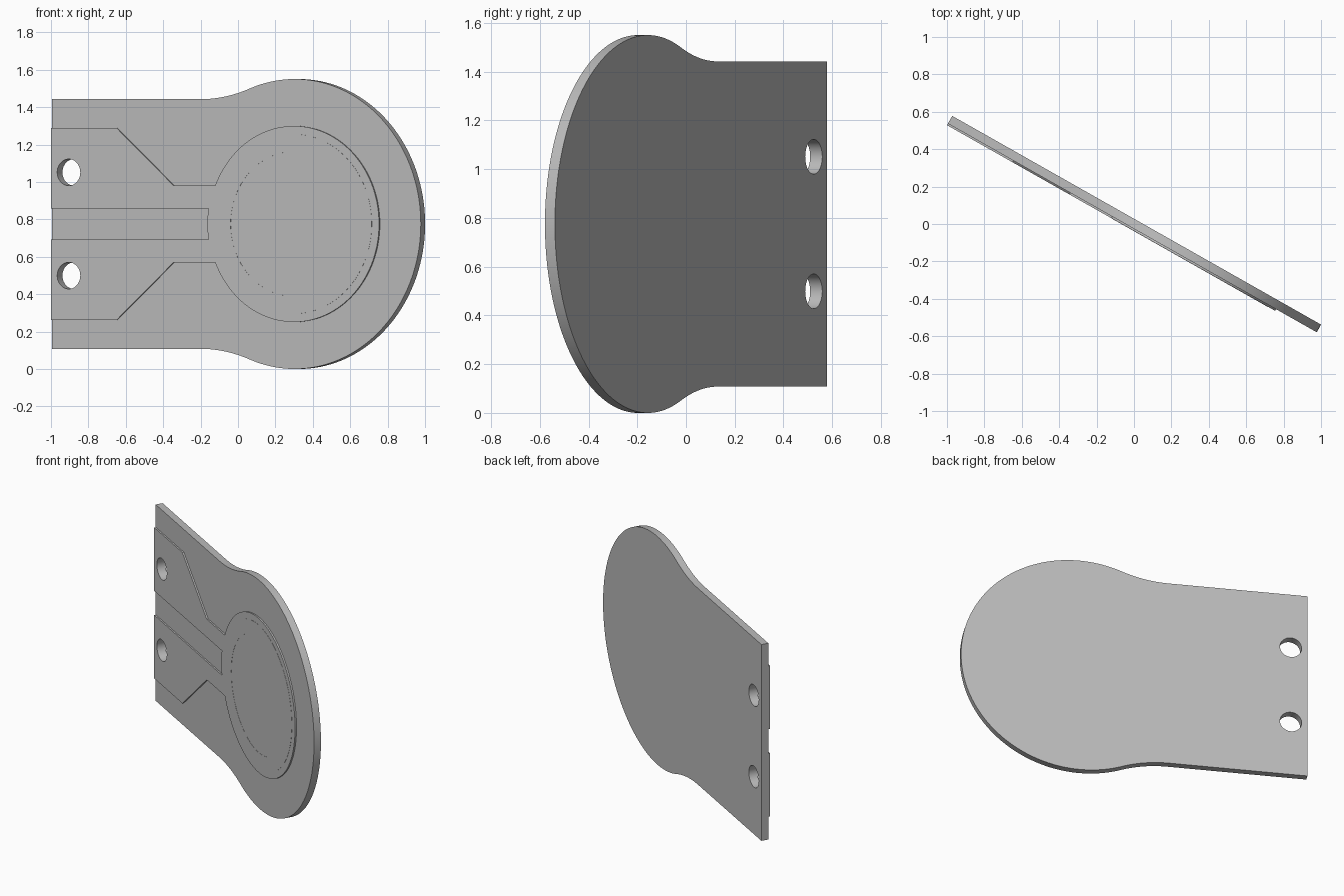
import bpy
from math import sin, cos, pi, radians, sqrt, asin, atan2
from mathutils import Matrix, Vector

if "Cube" in bpy.data.objects:
    bpy.data.objects.remove(bpy.data.objects["Cube"])

TURN = radians(29.5)      # yaw of the whole plate
LENGTH, THICK, PAD = 2.266, 0.047, 0.01
R = 0.775                 # round end of the board
CX = LENGTH - R           # its centre along the board

grey = bpy.data.materials.new("plain grey")
grey.diffuse_color = (0.5, 0.5, 0.5, 1)
grey.use_nodes = True
grey.node_tree.nodes["Principled BSDF"].inputs["Base Color"].default_value = (0.5, 0.5, 0.5, 1)

# Board frame: x along the board, y up from its middle line, z out of the front
along = Vector((cos(TURN), -sin(TURN), 0))
out = Vector((-sin(TURN), -cos(TURN), 0))
origin = Vector((-0.995, 0.537, R))


def arc(cx, cy, r, a0, a1, n):
    return [(cx + r * cos(a0 + (a1 - a0) * i / n),
             cy + r * sin(a0 + (a1 - a0) * i / n)) for i in range(n + 1)]


def circle(cx, cy, r, n=64):
    return arc(cx, cy, r, 0, 2 * pi, n)[:-1]


def mirrored(upper):
    """Close an upper half outline with its reflection in the middle line."""
    return upper + [(x, -y) for x, y in reversed(upper) if abs(y) > 1e-6]


def plate(name, outlines, low, high):
    """Flat filled plate between two depths; inner outlines become holes."""
    curve = bpy.data.curves.new(name, "CURVE")
    curve.dimensions = "2D"
    curve.fill_mode = "BOTH"
    curve.extrude = (high - low) / 2
    for pts in outlines:
        spline = curve.splines.new("POLY")
        spline.points.add(len(pts) - 1)
        for p, (x, y) in zip(spline.points, pts):
            p.co = (x, y, 0, 1)
        spline.use_cyclic_u = True
    curve.materials.append(grey)
    obj = bpy.data.objects.new(name, curve)
    bpy.context.collection.objects.link(obj)
    m = Matrix((along, (0, 0, 1), out)).transposed().to_4x4()
    m.translation = origin + out * (low + high) / 2
    obj.matrix_world = m
    bpy.ops.object.select_all(action="DESELECT")
    obj.select_set(True)
    bpy.context.view_layer.objects.active = obj
    bpy.ops.object.convert(target="MESH")
    bpy.ops.object.shade_smooth_by_angle(angle=radians(30))


holes = [circle(0.109, side * 0.276, 0.071, 40) for side in (1, -1)]

# Board: straight tail blended into the round end by tangent fillets
half, fillet = 0.667, 0.86
fx = CX - sqrt((R + fillet) ** 2 - (half + fillet) ** 2)
tangent = atan2(half + fillet, CX - fx)
outline = [(0, half)]
outline += arc(fx, half + fillet, fillet, -pi / 2, -tangent, 16)
outline += arc(CX, 0, R, pi - tangent, 0, 64)[1:]
plate("board", [mirrored(outline)] + holes, -THICK, 0)

# Raised contact: round pad with two tracks, split by a slot at the tail
pad_r, slot, neck, wide = 0.524, 0.082, 0.206, 0.513
slot_end = arc(CX, 0, pad_r + 0.006, pi, pi - asin(slot / pad_r), 6)
track = slot_end + [(0, slot), (0, wide), (0.403, wide), (0.752, neck)]
track += arc(CX, 0, pad_r, pi - asin(neck / pad_r), 0, 64)
plate("contact_pad", [mirrored(track)] + holes, 0, PAD)

# Faint raised ring on the round pad
plate("pad_ring", [circle(CX, 0, 0.48, 96), circle(CX, 0, 0.387, 96)], PAD, PAD + 0.001)
